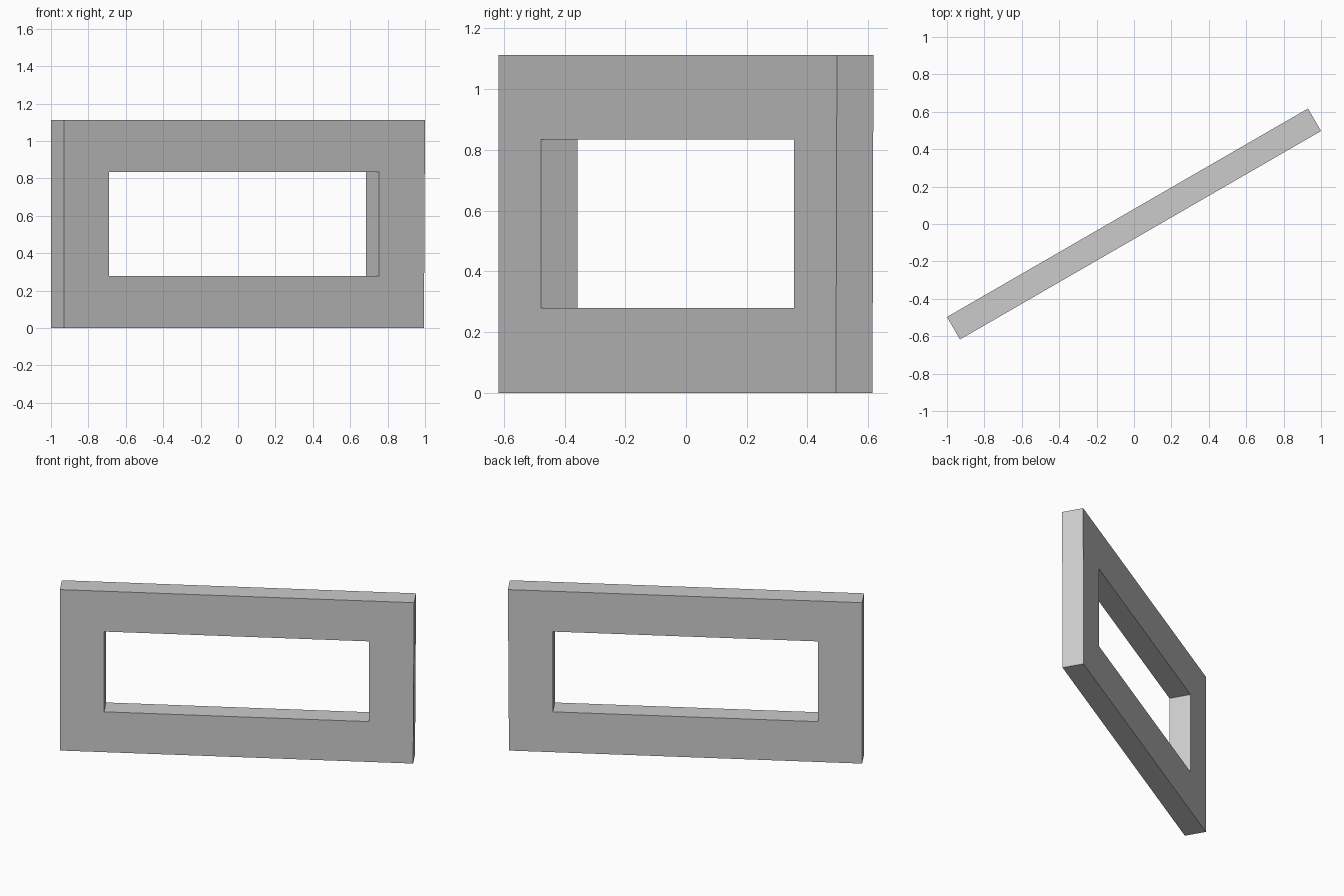
import bpy, bmesh, math
from mathutils import Matrix

if "Cube" in bpy.data.objects:
    bpy.data.objects.remove(bpy.data.objects["Cube"])

DEPTH = 0.139
# Outline and opening as (along, up) corners, counter-clockwise from lower left
OUTER = [(-1.1145, 0), (1.108, 0), (1.1145, 1.113), (-1.1145, 1.113)]
INNER = [(-0.836, 0.279), (0.831, 0.279), (0.831, 0.834), (-0.836, 0.834)]

bm = bmesh.new()


def ring(points):
    return [bm.verts.new((u, -DEPTH / 2, z)) for u, z in points]


# Front face of the frame: four quads between outline and opening
outer, inner = ring(OUTER), ring(INNER)
for i in range(4):
    j = (i + 1) % 4
    bm.faces.new((outer[i], outer[j], inner[j], inner[i]))

# Give the frame its thickness
front = bm.faces[:]
res = bmesh.ops.extrude_face_region(bm, geom=front, use_keep_orig=True)
back = [v for v in res["geom"] if isinstance(v, bmesh.types.BMVert)]
bmesh.ops.translate(bm, verts=back, vec=(0, DEPTH, 0))
bmesh.ops.recalc_face_normals(bm, faces=bm.faces[:])

# Turn it to stand diagonally
bmesh.ops.transform(bm, verts=bm.verts[:], matrix=Matrix.Rotation(math.radians(30), 4, 'Z'))

mesh = bpy.data.meshes.new("window_frame")
bm.to_mesh(mesh)
bm.free()
obj = bpy.data.objects.new("window_frame", mesh)
bpy.context.collection.objects.link(obj)
